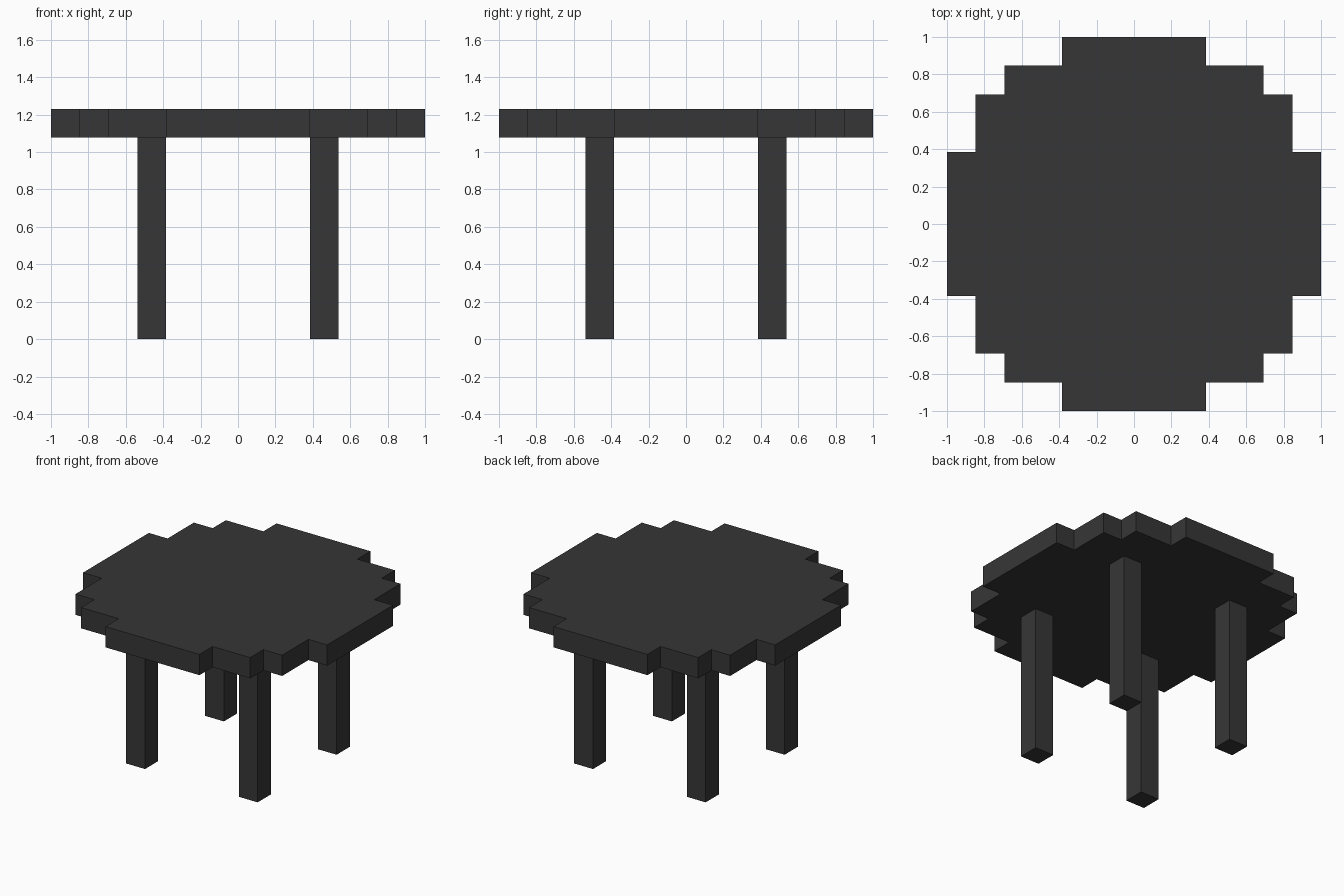
import bpy, bmesh

if "Cube" in bpy.data.objects:
    bpy.data.objects.remove(bpy.data.objects["Cube"])

U = 2 / 13            # one block
LEG_H = 7 * U         # leg height
TOP = 8 * U           # table height

mat = bpy.data.materials.new("charcoal")
mat.diffuse_color = (0.037, 0.037, 0.037, 1)
mat.use_nodes = True
mat.node_tree.nodes["Principled BSDF"].inputs["Base Color"].default_value = mat.diffuse_color


def add_object(name, bm):
    bmesh.ops.recalc_face_normals(bm, faces=bm.faces)
    mesh = bpy.data.meshes.new(name)
    bm.to_mesh(mesh)
    bm.free()
    mesh.materials.append(mat)
    obj = bpy.data.objects.new(name, mesh)
    bpy.context.collection.objects.link(obj)


def prism(name, outline, z0, z1):
    """Extrude an outline given in blocks from z0 up to z1."""
    bm = bmesh.new()
    face = bm.faces.new([bm.verts.new((x * U, y * U, z0)) for x, y in outline])
    ext = bmesh.ops.extrude_face_region(bm, geom=[face])
    moved = [v for v in ext["geom"] if isinstance(v, bmesh.types.BMVert)]
    bmesh.ops.translate(bm, verts=moved, vec=(0, 0, z1 - z0))
    add_object(name, bm)


# Stepped round tabletop: one quarter of the outline, turned four times
quarter = [(6.5, -2.5), (6.5, 2.5), (5.5, 2.5), (5.5, 4.5),
           (4.5, 4.5), (4.5, 5.5), (2.5, 5.5)]
outline = []
for _ in range(4):
    outline += quarter
    quarter = [(-y, x) for x, y in quarter]
prism("tabletop", outline, LEG_H, TOP)

# Four square legs
for sx, side in ((-1, "left"), (1, "right")):
    for sy, end in ((-1, "front"), (1, "back")):
        cx, cy = 3 * sx, 3 * sy
        square = [(cx + a, cy + b) for a, b in
                  ((-.5, -.5), (.5, -.5), (.5, .5), (-.5, .5))]
        prism(f"{end}_{side}_leg", square, 0, LEG_H)
